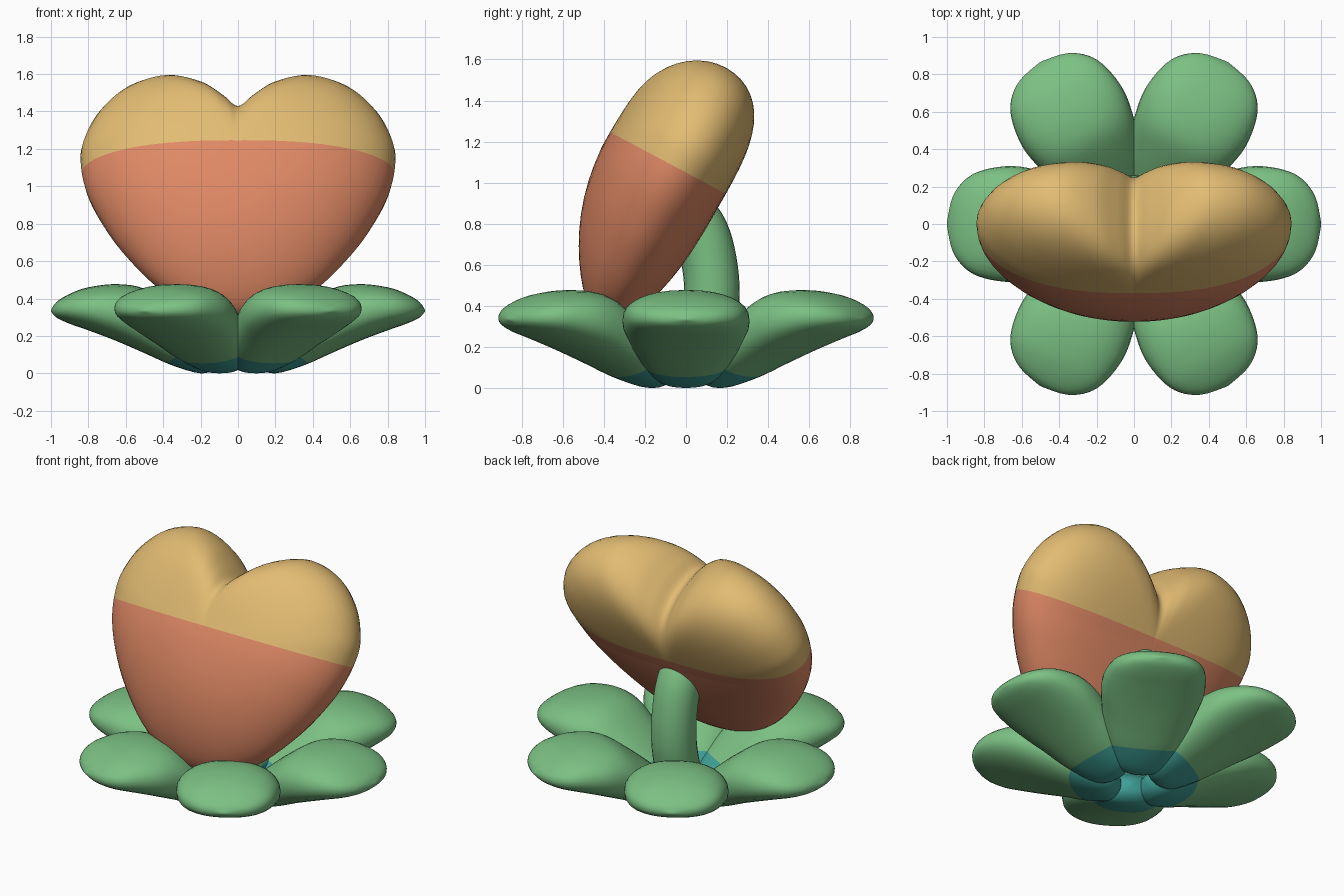
import bpy, bmesh, math
from mathutils import Vector, Matrix

if "Cube" in bpy.data.objects:
    bpy.data.objects.remove(bpy.data.objects["Cube"])


def material(name, rgb):
    m = bpy.data.materials.new(name)
    m.diffuse_color = (*rgb, 1)
    m.use_nodes = True
    m.node_tree.nodes["Principled BSDF"].inputs["Base Color"].default_value = m.diffuse_color
    return m


GREEN = material("leaf green", (0.20, 0.53, 0.23))
TEAL = material("teal", (0.05, 0.35, 0.31))
CORAL = material("coral", (0.74, 0.25, 0.13))
SAND = material("sand yellow", (0.76, 0.50, 0.17))


def spline(pts, steps, closed=False):
    """Smooth curve through the points."""
    pts = [Vector(p) for p in pts]
    n, out = len(pts), []
    get = (lambda i: pts[i % n]) if closed else (lambda i: pts[max(0, min(n - 1, i))])
    for i in range(n if closed else n - 1):
        a, b, c, d = (get(i + k) for k in (-1, 0, 1, 2))
        for s in range(steps):
            t = s / steps
            out.append(0.5 * (2 * b + (c - a) * t + (2 * a - 5 * b + 4 * c - d) * t**2
                              + (3 * b - a - 3 * c + d) * t**3))
    return out if closed else out + [pts[-1]]


def loft(name, rings, mats, cut_at, cut_normal, transform=Matrix()):
    """Skin closed rings, cap the ends, then colour each side of a cut plane."""
    bm = bmesh.new()
    loops = [[bm.verts.new(p) for p in r] for r in rings]
    n = len(loops[0])
    for a, b in zip(loops, loops[1:]):
        for i in range(n):
            bm.faces.new((a[i], a[(i + 1) % n], b[(i + 1) % n], b[i]))
    bm.faces.new(loops[0])
    bm.faces.new(loops[-1])
    bmesh.ops.bisect_plane(bm, geom=bm.verts[:] + bm.edges[:] + bm.faces[:],
                           plane_co=cut_at, plane_no=cut_normal)
    bmesh.ops.recalc_face_normals(bm, faces=bm.faces[:])
    for f in bm.faces:
        side = (f.calc_center_median() - Vector(cut_at)).dot(Vector(cut_normal))
        f.material_index = 1 if side > 0 else 0
    bm.transform(transform)
    me = bpy.data.meshes.new(name)
    bm.to_mesh(me)
    bm.free()
    for m in mats:
        me.materials.append(m)
    ob = bpy.data.objects.new(name, me)
    bpy.context.collection.objects.link(ob)
    bpy.context.view_layer.objects.active = ob
    ob.select_set(True)
    bpy.ops.object.shade_smooth_by_angle(angle=math.radians(50))
    ob.select_set(False)
    return ob


# Leaves: (distance from centre, middle height, half width, half thickness)
profile = [(.09, .09, .01, .01), (.12, .09, .10, .065), (.20, .11, .18, .11),
           (.35, .195, .24, .153), (.50, .28, .285, .172), (.65, .325, .31, .152),
           (.80, .345, .29, .115), (.90, .345, .24, .08), (.97, .34, .145, .042),
           (1.0, .335, .01, .004)]
leaf_rings = []
for r, z, w, h in spline(profile, 4):
    ring = []
    for k in range(32):
        a = math.tau * k / 32
        c, s = math.cos(a), math.sin(a)
        ring.append((r, w * math.copysign(abs(c) ** .88, c),
                     z + h * math.copysign(abs(s) ** .88, s)))
    leaf_rings.append(ring)
for i in range(6):
    loft(f"leaf_{i + 1}", leaf_rings, (TEAL, GREEN), (.37, 0, .06), (.6, 0, .8),
         Matrix.Rotation(math.radians(60 * i), 4, 'Z'))

# Stem: bent tube rising behind the heart and into its back
path = spline([(0, .05, .12), (0, .09, .22), (0, .125, .4), (0, .115, .6),
               (0, .06, .78), (0, -.08, .93)], 6)
stem_rings = []
for i, p in enumerate(path):
    t = (path[min(i + 1, len(path) - 1)] - path[max(i - 1, 0)]).normalized()
    side = Vector((1, 0, 0))
    up = t.cross(side)
    stem_rings.append([p + .135 * (math.cos(math.tau * k / 28) * side
                                   + math.sin(math.tau * k / 28) * up) for k in range(28)])
loft("stem", stem_rings, (TEAL, GREEN), (0, 0, .2), (0, 0, 1))

# Heart: half outline as (x, height along the tilted axis), mirrored and inflated
half = [(.09, 1.315), (.22, 1.415), (.40, 1.468), (.60, 1.41), (.75, 1.27), (.83, 1.10),
        (.84, .97), (.81, .81), (.74, .65), (.62, .46), (.43, .25), (.22, .12)]
outline = spline([(0, 1.24)] + half + [(0, .08)] + [(-x, u) for x, u in reversed(half)],
                 5, closed=True)
MID = Vector((0, .85))
AXIS, DEPTH = Vector((0, .47, .883)), Vector((0, .883, -.47))


def heart_ring(angle, side):
    s = math.sin(angle)
    ring = []
    for p in outline:
        x, u = MID + (p - MID) * s
        low = max(0, (.93 - u) / .85)
        high = min(1, max(0, (u - .85) / .6))
        # fuller lobes, and a cleft that stays shallow at the front
        fill = 2.6 + high * (.8 + (3 if side < 0 else 1) * math.exp(-(x / .2)**2))
        depth = .32 * math.sqrt(max(0, 1 - s**fill)) * (1 - .33 * low**2)
        shift = -.595 + .085 * low**2 + .02 * high + .05 * (x / .84)**2
        ring.append(Vector((x, 0, 0)) + AXIS * u + DEPTH * (shift + side * depth))
    return ring


N = 14
angles = [.02 + (math.pi / 2 - .02) * k / N for k in range(N + 1)]
heart_rings = ([heart_ring(a, -1) for a in angles]
               + [heart_ring(a, 1) for a in reversed(angles[:-1])])
loft("heart", heart_rings, (CORAL, SAND), AXIS * .926, AXIS)
